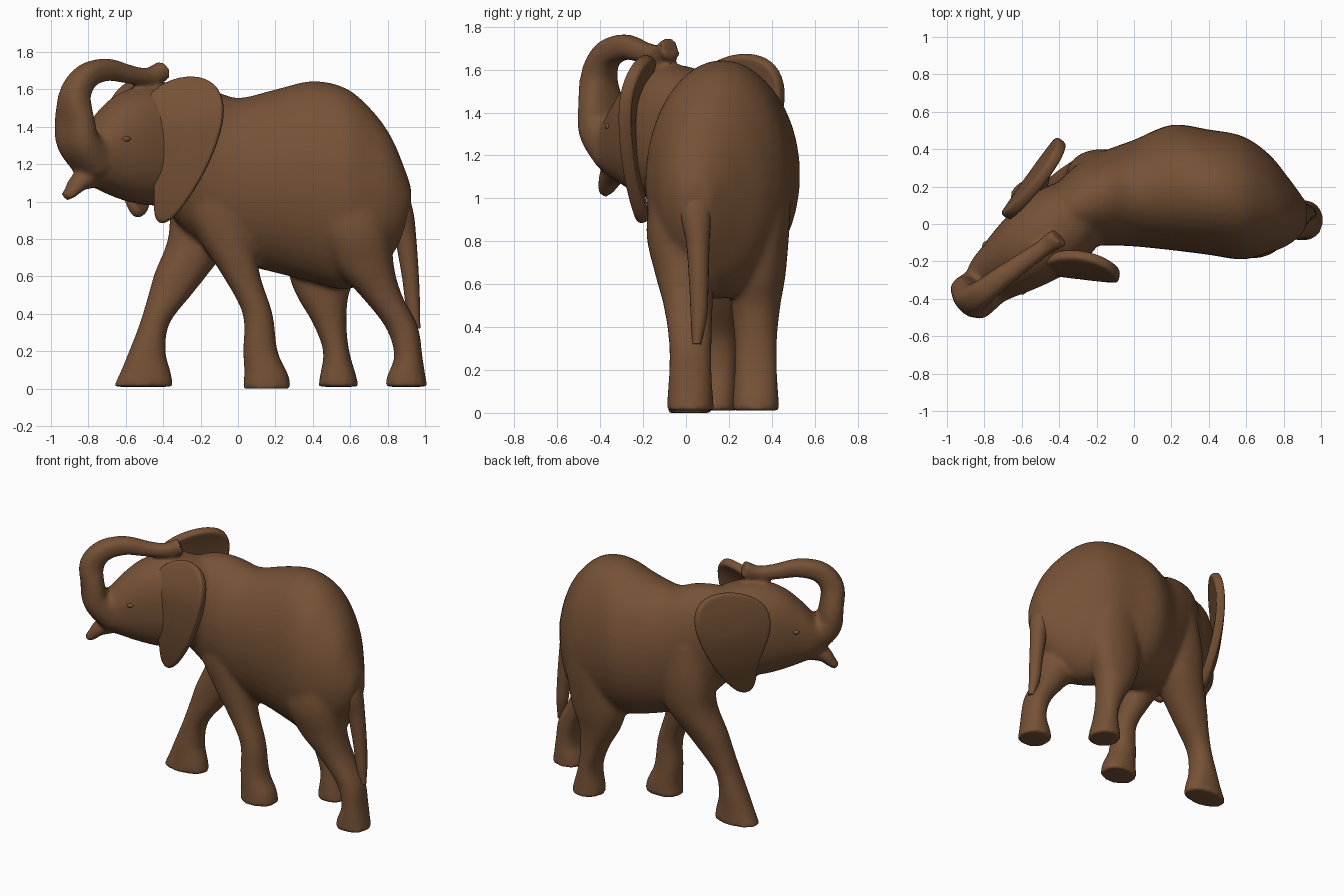
import bpy, bmesh, math
from mathutils import Vector

brown = bpy.data.materials.new("carved_wood_brown")
brown.diffuse_color = (0.18, 0.083, 0.037, 1)
X, Y, Z = Vector((1, 0, 0)), Vector((0, 1, 0)), Vector((0, 0, 1))
SIDE = Vector((0.6, -0.8, 0))       # sideways axis of the turned head
FACE = Vector((-0.8, -0.6, 0))      # direction the head looks


def smooth_stations(st, steps=5):
    """Catmull-Rom interpolation of (x, y, z, ru, rv) stations."""
    pts = [Vector(s) for s in st]
    pts = [pts[0]] + pts + [pts[-1]]
    out = []
    for i in range(1, len(pts) - 2):
        a, b, c, d = pts[i - 1:i + 3]
        for k in range(steps):
            t = k / steps
            out.append(0.5 * (2 * b + (c - a) * t + (2 * a - 5 * b + 4 * c - d) * t ** 2
                              + (3 * b - a - 3 * c + d) * t ** 3))
    return out + [pts[-1]]


def rounded(v, power):
    return math.copysign(abs(v) ** (2 / power), v)


def loft(bm, stations, u, v=None, sides=32, power=2.0):
    """Capped skin through superelliptical rings; v=None keeps rings square to the path."""
    st = smooth_stations(stations)
    rings = []
    for i, s in enumerate(st):
        c = Vector(s[:3])
        w = v
        if w is None:
            tangent = Vector(st[min(i + 1, len(st) - 1)][:3]) - Vector(st[max(i - 1, 0)][:3])
            w = tangent.cross(u).normalized()
        rings.append([bm.verts.new(c + u * s[3] * rounded(math.cos(2 * math.pi * k / sides), power)
                                   + w * s[4] * rounded(math.sin(2 * math.pi * k / sides), power))
                      for k in range(sides)])
    for r0, r1 in zip(rings, rings[1:]):
        for k in range(sides):
            j = (k + 1) % sides
            bm.faces.new((r0[k], r0[j], r1[j], r1[k]))
    bm.faces.new(rings[0])
    bm.faces.new(rings[-1])


def make(name, bm):
    bmesh.ops.recalc_face_normals(bm, faces=bm.faces[:])
    me = bpy.data.meshes.new(name)
    bm.to_mesh(me)
    bm.free()
    ob = bpy.data.objects.new(name, me)
    bpy.context.collection.objects.link(ob)
    me.materials.append(brown)
    return ob


def finish(ob, angle=50):
    bpy.ops.object.select_all(action='DESELECT')
    ob.select_set(True)
    bpy.context.view_layer.objects.active = ob
    for m in list(ob.modifiers):
        bpy.ops.object.modifier_apply(modifier=m.name)
    bpy.ops.object.shade_smooth_by_angle(angle=math.radians(angle))


bm = bmesh.new()

# Torso: x, y centre, half width, bottom, top
torso = [(-0.45, 0.03, 0.15, 1.03, 1.55), (-0.3, 0.10, 0.22, 0.86, 1.61),
         (-0.15, 0.14, 0.255, 0.73, 1.60), (0.0, 0.165, 0.285, 0.67, 1.555),
         (0.2, 0.195, 0.335, 0.62, 1.60), (0.4, 0.17, 0.335, 0.57, 1.645),
         (0.58, 0.14, 0.33, 0.53, 1.605), (0.72, 0.11, 0.265, 0.60, 1.485),
         (0.82, 0.07, 0.185, 0.71, 1.345), (0.89, 0.05, 0.11, 0.83, 1.18),
         (0.925, 0.05, 0.06, 0.94, 1.08)]
loft(bm, [(x, y, (a + b) / 2, w, (b - a) / 2) for x, y, w, a, b in torso], Y, Z, 40, 2.02)

# Legs: x, y, z, half length, half width
near_front = [(0.155, 0.02, 0, 0.13, 0.105), (0.15, 0.02, 0.08, 0.117, 0.1),
              (0.12, 0.02, 0.2, 0.092, 0.09), (0.105, 0.02, 0.4, 0.08, 0.085),
              (0.02, 0.025, 0.6, 0.1, 0.1), (-0.06, 0.035, 0.8, 0.15, 0.13),
              (-0.12, 0.05, 1.0, 0.19, 0.15), (-0.13, 0.08, 1.25, 0.18, 0.14)]
far_front = [(-0.507, 0.145, 0.01, 0.16, 0.1), (-0.495, 0.145, 0.08, 0.138, 0.095),
             (-0.485, 0.15, 0.2, 0.098, 0.09), (-0.445, 0.16, 0.35, 0.08, 0.085),
             (-0.365, 0.18, 0.5, 0.115, 0.1), (-0.3, 0.2, 0.62, 0.145, 0.12),
             (-0.2, 0.23, 0.8, 0.175, 0.15), (-0.17, 0.24, 1.0, 0.19, 0.16),
             (-0.15, 0.23, 1.25, 0.17, 0.15)]
near_hind = [(0.899, 0.02, 0.01, 0.115, 0.11), (0.9, 0.02, 0.07, 0.102, 0.107),
             (0.91, 0.02, 0.18, 0.075, 0.1), (0.875, 0.02, 0.33, 0.087, 0.1),
             (0.765, 0.01, 0.5, 0.112, 0.115), (0.675, -0.005, 0.65, 0.16, 0.14),
             (0.62, -0.01, 0.85, 0.2, 0.175), (0.6, 0.03, 1.1, 0.21, 0.18)]
far_hind = [(0.537, 0.325, 0.01, 0.108, 0.11), (0.535, 0.325, 0.07, 0.097, 0.107),
            (0.525, 0.325, 0.2, 0.07, 0.1), (0.49, 0.325, 0.35, 0.09, 0.1),
            (0.452, 0.325, 0.5, 0.14, 0.115), (0.455, 0.33, 0.65, 0.19, 0.135),
            (0.47, 0.33, 0.9, 0.21, 0.155), (0.45, 0.33, 1.15, 0.2, 0.165)]
for leg in (near_front, far_front, near_hind, far_hind):
    loft(bm, leg, X, Y, power=2.2)

# Head: distance along the facing direction, half width, bottom, top
head = [(0.0, 0.2, 1.02, 1.58), (0.15, 0.23, 0.98, 1.62), (0.3, 0.215, 0.99, 1.61),
        (0.42, 0.19, 1.02, 1.565), (0.52, 0.162, 1.055, 1.485),
        (0.6, 0.14, 1.09, 1.40), (0.66, 0.11, 1.14, 1.33)]
neck = Vector((-0.3, 0.06, 0))
loft(bm, [(*(neck + FACE * s + Z * (a + b) / 2), w, (b - a) / 2)
          for s, w, a, b in head], SIDE, Z, power=2.3)

# Raised trunk curling back over the forehead: x, y, z, half width, half thickness
trunk = [(-0.76, -0.31, 1.22, 0.12, 0.12), (-0.85, -0.38, 1.31, 0.13, 0.09),
         (-0.872, -0.395, 1.43, 0.124, 0.075), (-0.872, -0.405, 1.57, 0.085, 0.077),
         (-0.81, -0.365, 1.67, 0.07, 0.068), (-0.7, -0.28, 1.705, 0.06, 0.06),
         (-0.58, -0.195, 1.68, 0.052, 0.05), (-0.48, -0.125, 1.67, 0.048, 0.045),
         (-0.40, -0.07, 1.70, 0.06, 0.056)]
loft(bm, trunk, Vector((0.69, -0.72, 0)), power=2.6)

# Pointed lower lip
loft(bm, [(-0.72, -0.25, 1.16, 0.09, 0.08), (-0.84, -0.34, 1.11, 0.07, 0.052),
          (-0.885, -0.365, 1.06, 0.055, 0.037), (-0.925, -0.385, 1.02, 0.035, 0.024)], SIDE)

# Fuse into one carved skin
body = make("elephant_body", bm)
fuse = body.modifiers.new("fuse", 'REMESH')
fuse.mode = 'VOXEL'
fuse.voxel_size = 0.016
soft = body.modifiers.new("soften", 'SMOOTH')
soft.factor = 0.5
soft.iterations = 8
finish(body)

# Ears: shared outline (distance from the front edge, height); the front edge sinks into the head
OUTLINE = [(-0.06, 1.57), (0.07, 1.65), (0.22, 1.665), (0.32, 1.61), (0.35, 1.49),
           (0.32, 1.34), (0.24, 1.15), (0.13, 0.98), (0.05, 0.89), (-0.02, 0.89),
           (-0.03, 1.0), (-0.02, 1.13), (-0.08, 1.3), (-0.1, 1.45)]


def ear(name, place):
    bm = bmesh.new()
    mid = (0.14, 1.36)
    rings = [[bm.verts.new(place(mid[0] + (u - mid[0]) * f, mid[1] + (z - mid[1]) * f))
              for u, z in OUTLINE] for f in (1.02, 0.93, 0.65, 0.35)]
    n = len(OUTLINE)
    for a, b in zip(rings, rings[1:]):
        for k in range(n):
            bm.faces.new((a[k], a[(k + 1) % n], b[(k + 1) % n], b[k]))
    centre = bm.verts.new(place(*mid))
    for k in range(n):
        bm.faces.new((rings[-1][k], rings[-1][(k + 1) % n], centre))
    ob = make(name, bm)
    thick = ob.modifiers.new("thick", 'SOLIDIFY')
    thick.thickness = 0.06
    thick.offset = 0
    ob.modifiers.new("round", 'SUBSURF').levels = 2
    finish(ob)


def near_place(u, z):
    top = 0.13 * max(0, (z - 1.4) / 0.26) ** 2 * (1 - 1.2 * u)
    low = 0.05 * max(0, (1.3 - z) / 0.4) ** 2
    return Vector((-0.42 + u, -0.25 - 0.12 * u + top + low, z))


def far_place(u, z):
    cup = 0.09 * ((z - 1.35) / 0.45) ** 2
    return Vector((-0.63 + 0.68 * u + 1.0 * cup, 0.13 + 0.95 * u - 0.65 * cup, 0.06 + 0.97 * z))


ear("near_ear", near_place)
ear("far_ear", far_place)

# Tail hanging down the back of the hind leg
bm = bmesh.new()
loft(bm, [(0.84, 0.06, 1.12, 0.07, 0.04), (0.88, 0.045, 0.95, 0.075, 0.055),
          (0.898, 0.055, 0.8, 0.055, 0.055), (0.922, 0.06, 0.6, 0.045, 0.045),
          (0.935, 0.06, 0.45, 0.038, 0.038), (0.955, 0.05, 0.32, 0.02, 0.02)], Y, None, 20)
finish(make("tail", bm))

# Eyes
for name, side in (("near_eye", 1), ("far_eye", -1)):
    bm = bmesh.new()
    bmesh.ops.create_uvsphere(bm, u_segments=16, v_segments=10, radius=0.03)
    eye = make(name, bm)
    eye.location = neck + FACE * 0.49 + SIDE * side * 0.15 + Z * 1.335
    eye.scale = (1, 0.8, 0.6)
    finish(eye)
